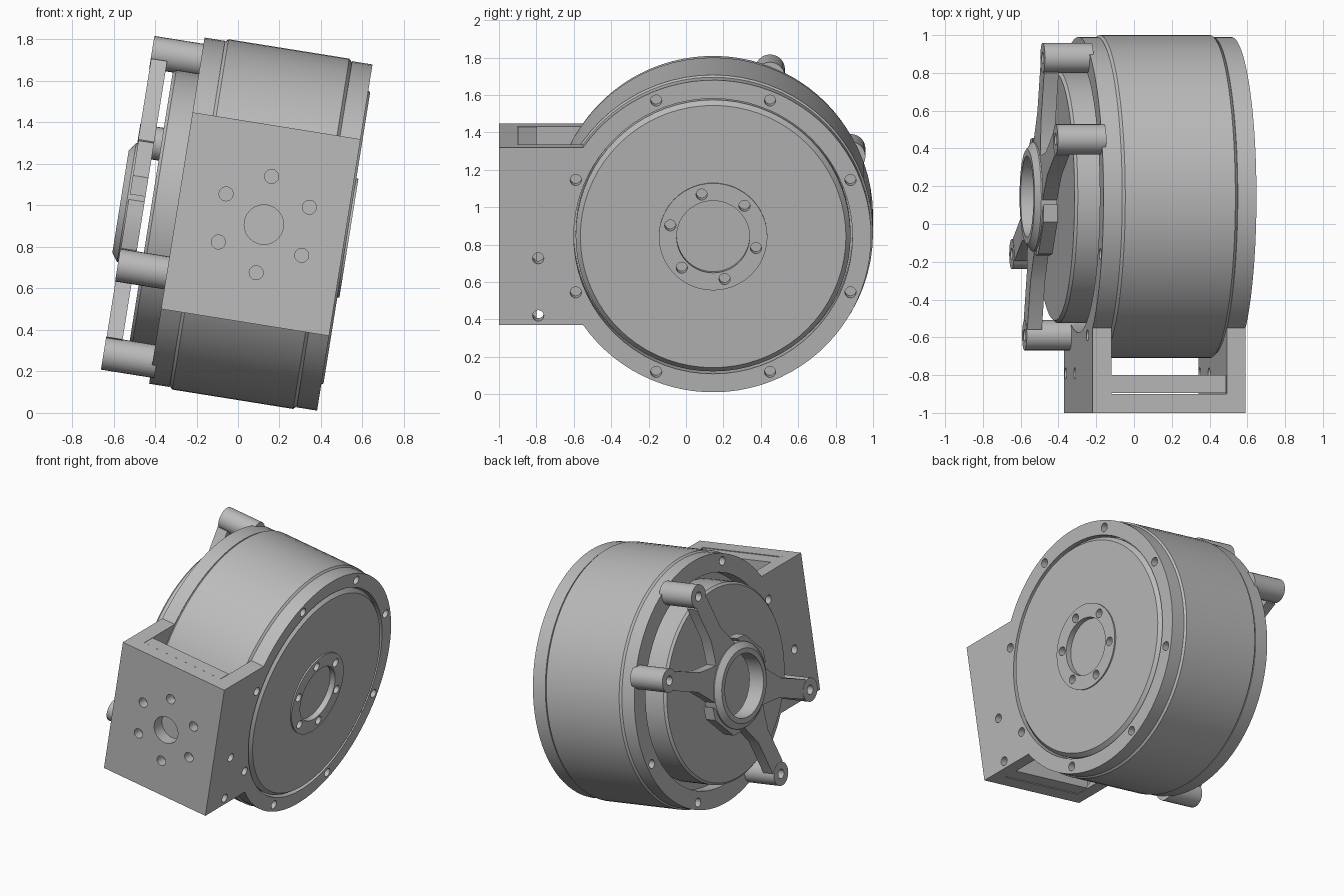
import bpy, bmesh
from math import sin, cos, pi, radians, hypot
from mathutils import Matrix, Vector

if "Cube" in bpy.data.objects:
    bpy.data.objects.remove(bpy.data.objects["Cube"])

# Local frame: x is the motor axis, y and z span the discs
FRAME = Matrix.Translation((0.11, 0.145, 0.91)) @ Matrix.Rotation(radians(9.1), 4, 'Y')
HALF, INNER = 0.41, 0.31
FLANGE_R, BODY_R, BOLT_R = 0.845, 0.855, 0.795
BOX_FRONT, BOX_Z = -1.145, 0.48

grey = bpy.data.materials.new("machined_grey")
grey.use_nodes = True
grey.diffuse_color = (0.5, 0.5, 0.5, 1)
grey.node_tree.nodes["Principled BSDF"].inputs["Base Color"].default_value = (0.5, 0.5, 0.5, 1)


def circle(r, cy=0, cz=0, n=24):
    return [(cy + r * cos(2 * pi * i / n), cz + r * sin(2 * pi * i / n)) for i in range(n)]


def polar(r, deg):
    return r * cos(radians(deg)), r * sin(radians(deg))


def prism(bm, outline, x0, x1, m=Matrix()):
    """Extrude a y-z outline along the motor axis."""
    low = [bm.verts.new(m @ Vector((x0, y, z))) for y, z in outline]
    high = [bm.verts.new(m @ Vector((x1, y, z))) for y, z in outline]
    n = len(low)
    bm.faces.new(low)
    bm.faces.new(high[::-1])
    for i in range(n):
        bm.faces.new((low[i], high[i], high[(i + 1) % n], low[(i + 1) % n]))


def block(bm, x, y, z):
    prism(bm, [(y[0], z[0]), (y[1], z[0]), (y[1], z[1]), (y[0], z[1])], x[0], x[1])


def lathe(bm, profile, closed=False, n=72):
    """Turn (radius, x) points around the motor axis."""
    verts = [bm.verts.new((x, r, 0)) for r, x in profile]
    pairs = list(zip(verts, verts[1:])) + ([(verts[-1], verts[0])] if closed else [])
    edges = [bm.edges.new(p) for p in pairs]
    bmesh.ops.spin(bm, geom=verts + edges, axis=(1, 0, 0), cent=(0, 0, 0),
                   angle=2 * pi, steps=n, use_duplicate=False)
    bmesh.ops.remove_doubles(bm, verts=bm.verts, dist=1e-4)


def make(name, bm, cutter=None):
    def to_object(label, data):
        bmesh.ops.recalc_face_normals(data, faces=data.faces)
        mesh = bpy.data.meshes.new(label)
        data.to_mesh(mesh)
        data.free()
        mesh.transform(FRAME)
        mesh.materials.append(grey)
        o = bpy.data.objects.new(label, mesh)
        bpy.context.collection.objects.link(o)
        return o

    ob = to_object(name, bm)
    bpy.ops.object.select_all(action='DESELECT')
    bpy.context.view_layer.objects.active = ob
    ob.select_set(True)
    if cutter:
        tool = to_object(name + "_cutter", cutter)
        tool.hide_render = True
        mod = ob.modifiers.new("holes", 'BOOLEAN')
        mod.operation, mod.solver, mod.object = 'DIFFERENCE', 'EXACT', tool
        bpy.ops.object.modifier_apply(modifier=mod.name)
        bpy.data.objects.remove(tool)
    bpy.ops.object.shade_smooth_by_angle(angle=radians(30))
    return ob


# Main drum with a small chamfer at both rims
bm = bmesh.new()
lathe(bm, [(0, -INNER), (0.84, -INNER), (BODY_R, -0.295), (BODY_R, 0.295), (0.84, INNER), (0, INNER)])
make("drum", bm)

# Flanges: a disc merged with the square side plate of the bracket
arc_end = 180 - 34.6
outline = [polar(FLANGE_R, -arc_end + 2 * arc_end * i / 72) for i in range(73)]
outline += [(BOX_FRONT, BOX_Z), (BOX_FRONT, -BOX_Z)]
bolts = [polar(BOLT_R, 22.5 + 45 * k) for k in range(8)]
for name, side, bore in (("right_flange", -1, 0.72), ("left_flange", 1, 0.745)):
    bm, cut = bmesh.new(), bmesh.new()
    prism(bm, outline, side * INNER, side * HALF)
    prism(cut, circle(bore, n=72), side * 0.25, side * 0.5)
    for y, z in bolts:
        prism(cut, circle(0.03, y, z, 16), side * 0.34, side * 0.5)
    for z in (-0.12, -0.43):
        prism(cut, circle(0.03, -0.935, z, 16), side * 0.25, side * 0.5)
    make(name, bm, cut)

# Output disc with raised, drilled centre ring
bm, cut = bmesh.new(), bmesh.new()
lathe(bm, [(0, 0.3), (0.735, 0.3), (0.735, 0.39), (0.71, 0.42), (0.29, 0.42), (0.29, 0.43),
           (0.195, 0.43), (0.195, 0.39), (0, 0.39)])
for k in range(6):
    prism(cut, circle(0.03, *polar(0.237, 45 + 60 * k), 16), 0.36, 0.5)
make("output_disc", bm, cut)

# Rear hub disc behind the spider
bm = bmesh.new()
lathe(bm, [(0, -0.3), (0.67, -0.3), (0.67, -0.52), (0.655, -0.535), (0, -0.535)])
make("hub_disc", bm)

# Bracket front plate with bolt circle
bm, cut = bmesh.new(), bmesh.new()
block(bm, (-HALF, HALF), (BOX_FRONT, BOX_FRONT + 0.1), (-BOX_Z, BOX_Z))
turn = Matrix.Translation((0.015, 0, 0)) @ Matrix.Rotation(pi / 2, 4, 'Z')
prism(cut, circle(0.095, n=32), BOX_FRONT - 0.1, BOX_FRONT + 0.09, turn)
for k in range(6):
    prism(cut, circle(0.034, *polar(0.235, 90 + 60 * k), 16), BOX_FRONT - 0.1, BOX_FRONT + 0.07, turn)
make("bracket_front", bm, cut)

# Bracket inner wall
bm, cut = bmesh.new(), bmesh.new()
block(bm, (-INNER - 0.01, INNER - 0.005), (BOX_FRONT + 0.105, BOX_FRONT + 0.2), (-BOX_Z + 0.003, BOX_Z - 0.003))
prism(cut, circle(0.03, -0.935, -0.43, 16), -0.5, 0.5)
make("bracket_inner_wall", bm)
cut.free()

# Spider: centre ring, four tapered arms
bm = bmesh.new()
lathe(bm, [(0.215, -0.57), (0.29, -0.57), (0.29, -0.655), (0.25, -0.685), (0.215, -0.685)], closed=True)
make("spider_ring", bm)
ARMS = (22.5, 67.5, 202.5, 247.5)
bm = bmesh.new()
for deg in ARMS:
    arm = [(0.25, -0.13), (0.34, -0.1), (0.46, -0.065), (0.735, -0.065),
           (0.735, 0.065), (0.46, 0.065), (0.34, 0.1), (0.25, 0.13)]
    prism(bm, arm, -0.648, -0.57, Matrix.Rotation(radians(deg), 4, 'X'))
make("spider_arms", bm)

# Set-screw bosses on the open sides of the ring
bm, cut = bmesh.new(), bmesh.new()
for deg in (135, 315):
    spin = Matrix.Rotation(radians(deg), 4, 'X')
    prism(bm, [(0.25, -0.19), (0.31, -0.12), (0.31, 0.12), (0.25, 0.19)], -0.646, -0.57, spin)
    prism(cut, circle(0.024, 0.61, 0, 16), 0.27, 0.4, spin @ Matrix.Rotation(pi / 2, 4, 'Z')
          @ Matrix.Rotation(pi / 2, 4, 'Z') @ Matrix.Rotation(pi / 2, 4, 'Z')
          @ Matrix.Scale(-1, 4, (1, 0, 0)))
make("set_screw_bosses", bm, cut)

# Standoff posts joining the spider to the flange
bm, cut = bmesh.new(), bmesh.new()
for deg in ARMS:
    y, z = polar(BOLT_R, deg)
    prism(bm, circle(0.08, y, z), -0.65, -HALF + 0.02)
    prism(cut, circle(0.032, y, z, 16), -0.7, -0.58)
make("spider_posts", bm, cut)
